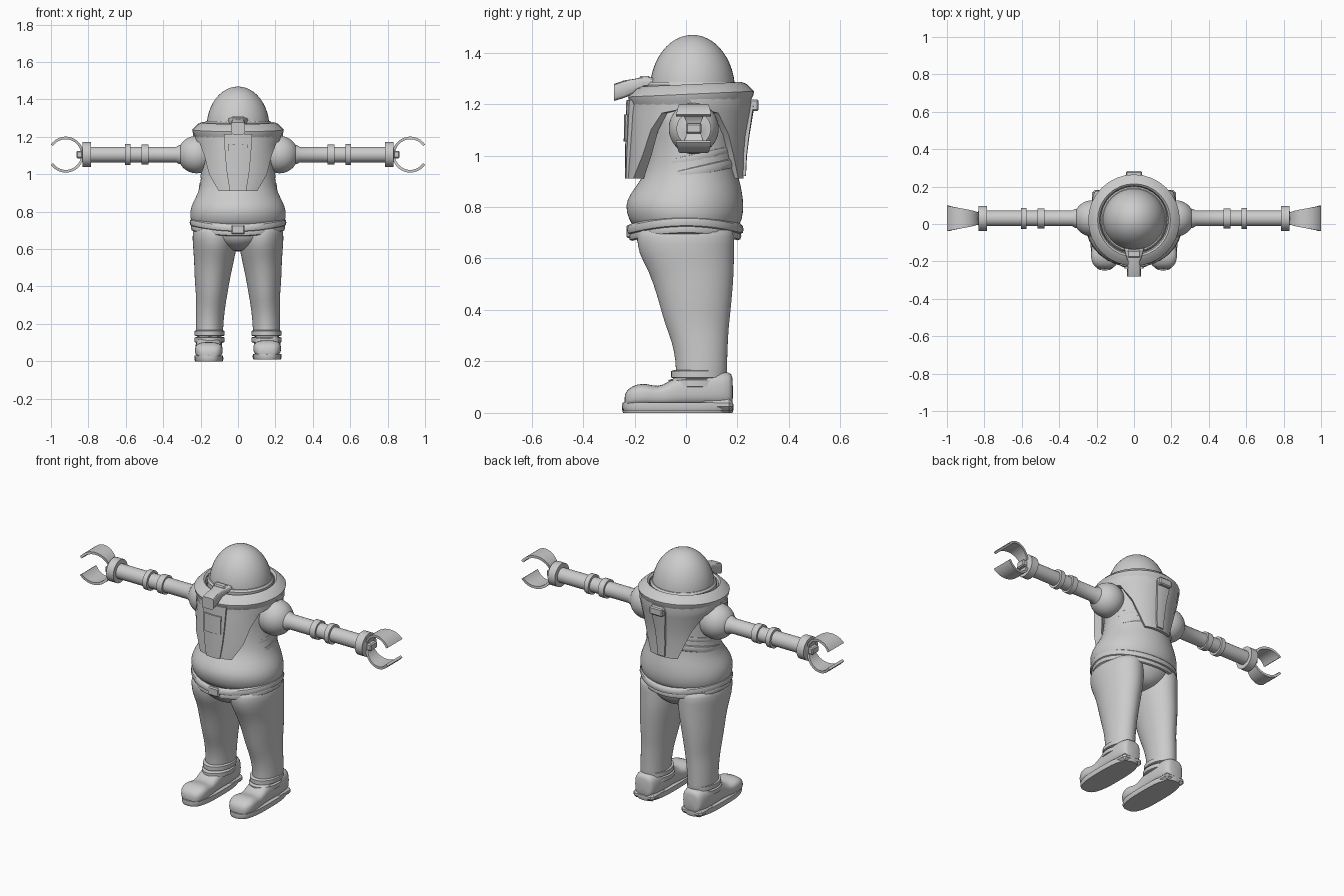
import bpy, bmesh
from math import sin, cos, pi, radians
from mathutils import Vector

cube = bpy.data.objects.get("Cube")
if cube:
    bpy.data.objects.remove(cube)

grey = bpy.data.materials.new("suit_grey")
grey.use_nodes = True
grey.diffuse_color = (0.6, 0.6, 0.6, 1)
grey.node_tree.nodes["Principled BSDF"].inputs["Base Color"].default_value = (0.6, 0.6, 0.6, 1)

X, Y, Z = Vector((1, 0, 0)), Vector((0, 1, 0)), Vector((0, 0, 1))


def finish(bm, name, sub=0, angle=35):
    bmesh.ops.recalc_face_normals(bm, faces=bm.faces)
    me = bpy.data.meshes.new(name)
    bm.to_mesh(me)
    bm.free()
    me.materials.append(grey)
    ob = bpy.data.objects.new(name, me)
    bpy.context.collection.objects.link(ob)
    if sub:
        ob.modifiers.new("smooth", "SUBSURF").levels = sub
        ob.modifiers["smooth"].render_levels = sub
    bpy.ops.object.select_all(action="DESELECT")
    ob.select_set(True)
    bpy.context.view_layer.objects.active = ob
    bpy.ops.object.shade_smooth_by_angle(angle=radians(180 if sub else angle))
    return ob


def ring(c, u, v, ru, rv, n=32, p=2.0):
    """Superellipse of points around c in the plane of u and v."""
    def k(t):
        return (abs(t) ** (2 / p)) * (1 if t >= 0 else -1)
    return [Vector(c) + u * ru * k(cos(2 * pi * i / n)) + v * rv * k(sin(2 * pi * i / n))
            for i in range(n)]


def loft(name, rings, sub=0, closed=False, bend=None):
    """Skin a list of rings; closed joins the last to the first."""
    bm = bmesh.new()
    rows = [[bm.verts.new(bend(q) if bend else q) for q in r] for r in rings]
    n = len(rows[0])
    for a, b in zip(rows, rows[1:] + (rows[:1] if closed else [])):
        for i in range(n):
            bm.faces.new((a[i], a[(i + 1) % n], b[(i + 1) % n], b[i]))
    if not closed:
        bm.faces.new(rows[0])
        bm.faces.new(rows[-1])
    return finish(bm, name, sub)


def stack(name, rows, sub=0, closed=False, bend=None, p=2.0):
    """Loft of horizontal rings given as (z, x, y, rx, ry)."""
    return loft(name, [ring((x, y, z), X, Y, rx, ry, 32, p) for z, x, y, rx, ry in rows],
                sub, closed, bend)


def ball(name, c, scale):
    bm = bmesh.new()
    bmesh.ops.create_uvsphere(bm, u_segments=40, v_segments=24, radius=1)
    for v in bm.verts:
        v.co = Vector(c) + v.co * Vector(scale)
    return finish(bm, name)


def box(name, c, size, bevel=0.006):
    bm = bmesh.new()
    bmesh.ops.create_cube(bm, size=1)
    for v in bm.verts:
        v.co = Vector(c) + v.co * Vector(size)
    bmesh.ops.bevel(bm, geom=bm.edges[:], offset=bevel, segments=1, affect="EDGES")
    return finish(bm, name)


def shell(name, rows, side, thick, cols=14, cy=0.015):
    """Curved plate; rows are (z, half angle, radius), side -1 front or 1 back."""
    bm = bmesh.new()
    layers = []
    for inset in (0, thick):
        layers.append([[bm.verts.new(((r - inset) * sin(radians(h) * (2 * j / cols - 1)),
                                      cy + side * (r - inset) * cos(radians(h) * (2 * j / cols - 1)), z))
                        for j in range(cols + 1)] for z, h, r in rows])
    for g in layers:
        for a, b in zip(g, g[1:]):
            for j in range(cols):
                bm.faces.new((a[j], a[j + 1], b[j + 1], b[j]))
    o, i = layers

    def border(g):
        return (g[0] + [r[-1] for r in g[1:]] + g[-1][-2::-1] + [r[0] for r in g[-2:0:-1]])
    p, q = border(o), border(i)
    for k in range(len(p)):
        m = (k + 1) % len(p)
        bm.faces.new((p[k], p[m], q[m], q[k]))
    return finish(bm, name, angle=30)


# Torso, hips and belt
stack("torso", [(0.71, 0, 0, 0.22, 0.19), (0.73, 0, 0, 0.248, 0.212), (0.78, 0, -0.005, 0.26, 0.23),
                (0.83, 0, -0.005, 0.252, 0.228), (0.88, 0, 0.01, 0.225, 0.205),
                (0.93, 0, 0.02, 0.203, 0.18), (1.03, 0, 0.025, 0.195, 0.168),
                (1.13, 0, 0.02, 0.195, 0.17), (1.22, 0, 0.02, 0.2, 0.2)], 1)
stack("hips", [(0.76, 0, 0, 0.235, 0.2), (0.7, 0, 0, 0.243, 0.195), (0.66, 0, -0.003, 0.21, 0.19),
               (0.62, 0, 0, 0.14, 0.165), (0.585, 0, 0.02, 0.05, 0.1)], 1)


def droop(q):
    return q - Z * 0.6 * q.y * q.y


def band(name, z, y, rx, ry, half, depth, bend=None):
    prof = [(half * sin(t * pi / 4), depth * cos(t * pi / 4)) for t in range(8)]
    return stack(name, [(z + h, 0, y, rx + d, ry + d) for h, d in prof], 0, True, bend)


band("belt_upper", 0.742, -0.004, 0.246, 0.215, 0.02, 0.013, droop)
band("belt_lower", 0.715, -0.004, 0.238, 0.205, 0.02, 0.014, droop)
box("buckle", (0, -0.222, 0.705), (0.07, 0.02, 0.05))
band("waist_fold", 0.93, 0.02, 0.197, 0.172, 0.022, 0.012, lambda q: q + Z * 0.22 * q.y)
band("chest_fold", 0.985, 0.022, 0.192, 0.165, 0.018, 0.009, lambda q: q + Z * 0.22 * q.y)

# Chest and back shells, with arches for the arms
shell("chest_shell", [(1.225, 90, 0.23), (1.185, 88, 0.23), (1.165, 62, 0.232), (1.1, 50, 0.235),
                      (1.0, 40, 0.24), (0.91, 25, 0.243)], -1, 0.045)
shell("chest_panel", [(1.215, 18, 0.247), (1.1, 16, 0.25), (1.0, 13.5, 0.252), (0.91, 10, 0.252)], -1, 0.03, 4)
shell("chest_screen", [(1.16, 12, 0.256), (1.055, 11.5, 0.257)], -1, 0.01, 4)
shell("back_shell", [(1.225, 90, 0.24), (1.19, 88, 0.24), (1.165, 62, 0.235), (1.08, 46, 0.218),
                     (1.0, 36, 0.21), (0.91, 25, 0.208)], 1, 0.04)
shell("back_panel", [(1.2, 11, 0.252), (1.08, 8, 0.232), (1.0, 7, 0.222), (0.92, 6, 0.218)], 1, 0.02, 4)
box("back_clip", (0, 0.265, 0.0 + 1.195), (0.085, 0.035, 0.045))

# Collar, helmet dome and its seat
def lean(q):
    return q + Z * 0.045 * q.y


collar = [(0.225, 1.19), (0.242, 1.222), (0.245, 1.238), (0.215, 1.268), (0.195, 1.276),
          (0.185, 1.268), (0.178, 1.24), (0.178, 1.2)]
stack("collar", [(z, 0, 0.02, r, r) for r, z in collar], 0, True, lean)
seat = [(0.165, 1.23), (0.178, 1.23), (0.178, 1.275), (0.17, 1.285), (0.16, 1.285)]
stack("dome_seat", [(z, 0, 0.023, r, r) for r, z in seat], 0, True)
ball("helmet_dome", (0, 0.025, 1.25), (0.168, 0.166, 0.219))
ball("neck_filler", (0, 0.02, 1.2), (0.2, 0.2, 0.04))

# Front lamp on the collar
lamp = [(-0.12, 1.285, 0.055, 0.018), (-0.165, 1.285, 0.045, 0.02), (-0.2, 1.27, 0.032, 0.028),
        (-0.24, 1.258, 0.036, 0.034), (-0.28, 1.245, 0.038, 0.033)]
loft("collar_lamp", [ring((0, y, z), X, Z, w, h, 16, 5) for y, z, w, h in lamp])
box("lamp_clip", (0, -0.16, 1.295), (0.07, 0.04, 0.03))

# Arms, claws, legs and boots, once per side
for s, side in ((1, "left"), (-1, "right")):
    ay, az = 0.03, 1.105
    ball(side + "_shoulder", (s * 0.222, ay, az), (0.1, 0.097, 0.1))
    arm = [(0.25, 0.06), (0.315, 0.05), (0.33, 0.042)]
    for x, half, r in ((0.4975, 0.018, 0.053), (0.59, 0.014, 0.056), (0.808, 0.023, 0.067)):
        arm += [(x - half, 0.042), (x - half, r), (x + half, r), (x + half, 0.042)]
    arm += [(0.838, 0.03)]
    loft(side + "_arm", [ring((s * x, ay, az), Y, Z, r, r) for x, r in arm])
    box(side + "_claw_hinge", (s * 0.842, ay, az), (0.045, 0.06, 0.04))
    for f, part in ((1, "upper"), (-1, "lower")):
        rows = []
        for i in range(17):
            t = i / 16
            a = radians(34 + 138 * t)
            w = 0.024 + 0.044 * (1 - t) ** 0.8
            rows.append([Vector((s * (0.921 + r * cos(a)), ay + m * w, az + f * r * sin(a)))
                         for r, m in ((0.096, -1), (0.096, 1), (0.082, 1), (0.082, -1))])
        loft(f"{side}_{part}_claw", rows)

    leg = [(0.73, 0.122, 0, 0.11, 0.185), (0.69, 0.125, -0.002, 0.12, 0.19), (0.62, 0.123, 0.0, 0.119, 0.187),
           (0.55, 0.127, 0.022, 0.108, 0.165), (0.45, 0.137, 0.034, 0.096, 0.145),
           (0.38, 0.14, 0.04, 0.087, 0.132), (0.33, 0.143, 0.045, 0.081, 0.121),
           (0.27, 0.148, 0.055, 0.077, 0.108), (0.2, 0.152, 0.06, 0.074, 0.1),
           (0.15, 0.153, 0.06, 0.073, 0.1), (0.12, 0.153, 0.06, 0.07, 0.098)]
    stack(side + "_leg", [(z, s * x, y, rx, ry) for z, x, y, rx, ry in leg], 1)

    bx, lift = s * 0.156, 0.01 if s > 0 else 0
    upper = [(0.183, 0.135, 0.045), (0.17, 0.15, 0.06), (0.12, 0.152, 0.071), (0.05, 0.15, 0.071),
             (-0.02, 0.147, 0.067), (-0.065, 0.11, 0.066), (-0.11, 0.09, 0.068), (-0.15, 0.104, 0.075),
             (-0.19, 0.103, 0.075), (-0.225, 0.085, 0.06), (-0.24, 0.06, 0.035)]
    loft(side + "_boot", [ring((bx, y, lift + (t + 0.015) / 2), X, Z, w, (t - 0.015) / 2, 24, 2.8)
                          for y, t, w in upper], 1)
    stack(side + "_sole", [(lift + z, bx, -0.032, rx, ry) for z, rx, ry in
                           ((0.0, 0.074, 0.212), (0.012, 0.078, 0.217), (0.03, 0.076, 0.215))], p=2.9)
    box(side + "_heel", (bx, 0.12, lift + 0.022), (0.135, 0.125, 0.044), 0.015)
    for k, z in enumerate((0.115, 0.15)):
        strap = [(z - 0.016, 0.07), (z - 0.012, 0.08), (z + 0.012, 0.08), (z + 0.016, 0.07)]
        stack(f"{side}_ankle_strap_{k + 1}",
              [(h, s * 0.152, 0.04 + 0.01 * k, r, r + 0.028) for h, r in strap])
